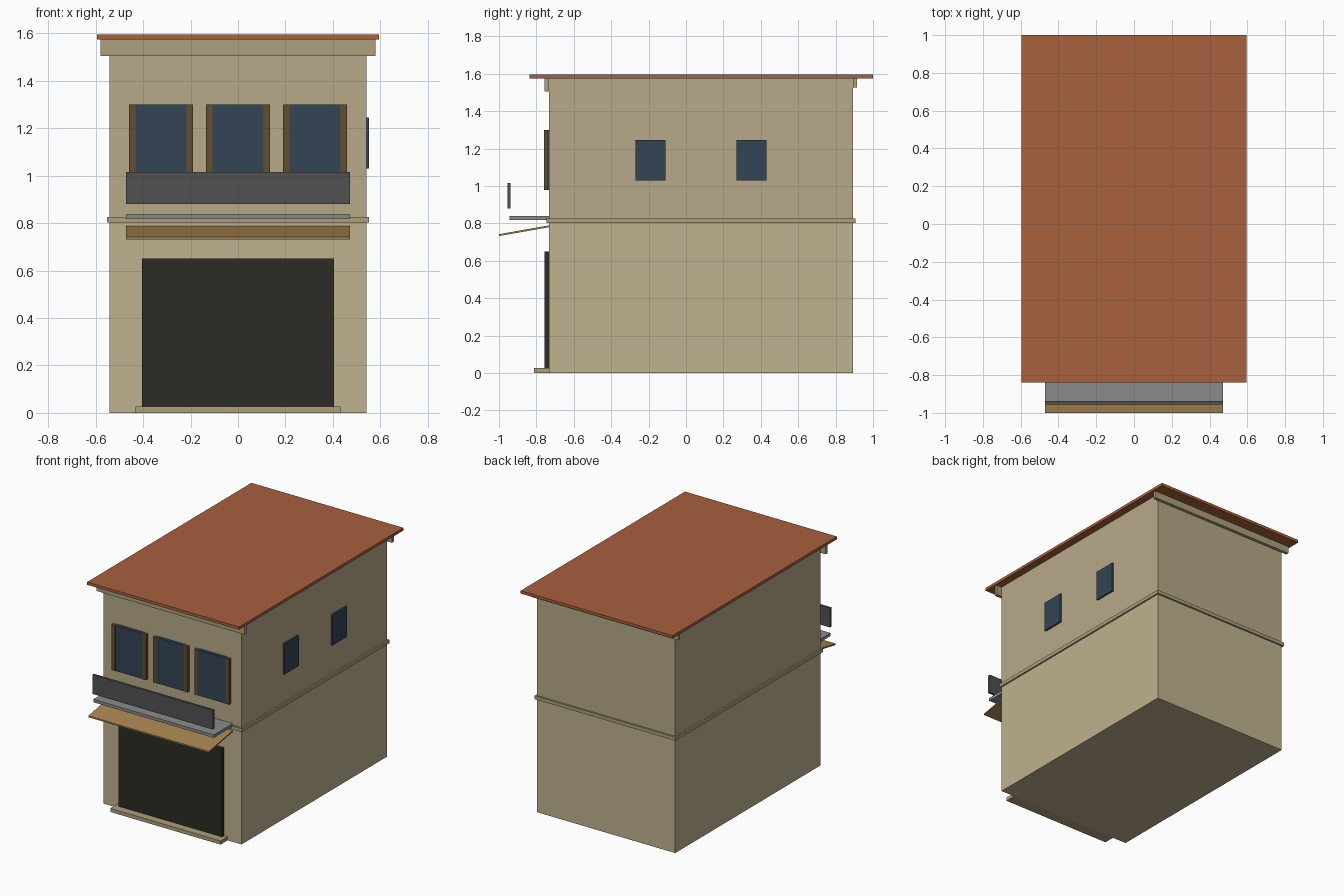
import bpy
import bmesh

if "Cube" in bpy.data.objects:
    bpy.data.objects.remove(bpy.data.objects["Cube"])


def material(name, r, g, b):
    m = bpy.data.materials.new(name)
    m.diffuse_color = ((r / 255) ** 2.2, (g / 255) ** 2.2, (b / 255) ** 2.2, 1)
    m.use_nodes = True
    m.node_tree.nodes["Principled BSDF"].inputs["Base Color"].default_value = m.diffuse_color
    return m


LOWER = material("lower_plaster", 190, 176, 142)
UPPER = material("upper_plaster", 182, 168, 135)
TRIM = material("trim_plaster", 172, 158, 124)
ROOF = material("roof_tile", 166, 97, 65)
GLASS = material("window_glass", 54, 70, 84)
WOOD = material("shutter_wood", 98, 80, 52)
CANVAS = material("awning_canvas", 165, 130, 82)
DARK = material("door_dark", 48, 47, 40)
SLAB = material("slab_grey", 138, 138, 138)
RAIL = material("railing_grey", 82, 82, 82)


def prism(name, profile, x0, x1, mat):
    """Extrude a closed (y, z) profile along x."""
    bm = bmesh.new()
    face = bm.faces.new([bm.verts.new((x0, y, z)) for y, z in profile])
    ext = bmesh.ops.extrude_face_region(bm, geom=[face])
    moved = [v for v in ext["geom"] if isinstance(v, bmesh.types.BMVert)]
    bmesh.ops.translate(bm, verts=moved, vec=(x1 - x0, 0, 0))
    bmesh.ops.recalc_face_normals(bm, faces=bm.faces[:])
    mesh = bpy.data.meshes.new(name)
    bm.to_mesh(mesh)
    bm.free()
    mesh.materials.append(mat)
    obj = bpy.data.objects.new(name, mesh)
    bpy.context.collection.objects.link(obj)
    return obj


def box(name, x, y, z, mat):
    profile = [(y[0], z[0]), (y[1], z[0]), (y[1], z[1]), (y[0], z[1])]
    return prism(name, profile, x[0], x[1], mat)


FRONT, BACK, SIDE = -0.733, 0.893, 0.541

# Two storeys, belt course and roof
box("lower_storey", (-SIDE, SIDE), (FRONT, BACK), (0, 0.80), LOWER)
box("upper_storey", (-SIDE, SIDE), (FRONT, BACK), (0.80, 1.575), UPPER)
box("belt_course", (-0.552, 0.552), (-0.745, 0.905), (0.802, 0.827), TRIM)
box("roof_slab", (-0.595, 0.595), (-0.838, 1.0), (1.575, 1.595), ROOF)
box("front_cornice", (-0.58, 0.58), (-0.757, FRONT), (1.505, 1.575), TRIM)
box("back_cornice", (-0.58, 0.58), (BACK, 0.915), (1.525, 1.575), TRIM)

# Shop front: door, step and sloping awning
box("shop_door", (-0.405, 0.405), (-0.757, FRONT), (0.025, 0.65), DARK)
box("door_step", (-0.432, 0.432), (-0.812, FRONT), (0, 0.026), TRIM)
prism("awning", [(-1.0, 0.732), (FRONT, 0.779), (FRONT, 0.789), (-1.0, 0.742)],
      -0.472, 0.472, CANVAS)

# Balcony slab and front panel
box("balcony_slab", (-0.472, 0.472), (-0.945, FRONT), (0.817, 0.838), SLAB)
box("balcony_panel", (-0.472, 0.472), (-0.955, -0.938), (0.88, 1.016), RAIL)

# Front windows, each with a pair of narrow shutters
for i, cx in enumerate((-0.325, 0, 0.325), 1):
    box(f"front_window_{i}", (cx - 0.108, cx + 0.108), (-0.755, FRONT), (0.977, 1.3), GLASS)
    for side, s in (("left", -1), ("right", 1)):
        xs = sorted((cx + s * 0.108, cx + s * 0.135))
        box(f"shutter_{i}_{side}", xs, (-0.758, -0.737), (0.977, 1.3), WOOD)

# Side windows, right wall only
for i, cy in enumerate((-0.19, 0.35), 1):
    box(f"side_window_{i}", (SIDE, 0.553), (cy - 0.081, cy + 0.081), (1.03, 1.246), GLASS)
